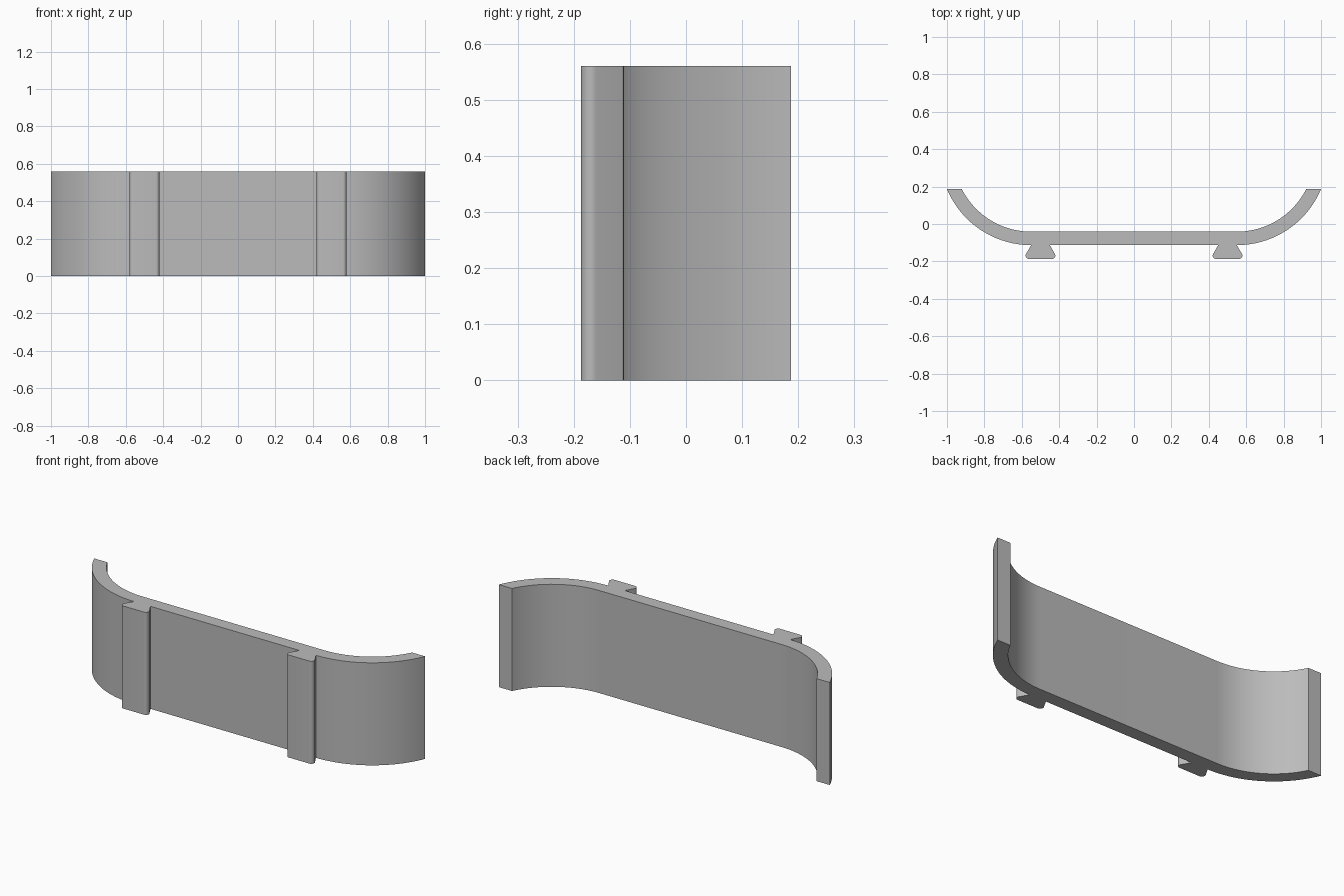
import bpy, bmesh
from math import sin, cos, tan, asin, sqrt, radians, pi

cube = bpy.data.objects.get("Cube")
if cube:
    bpy.data.objects.remove(cube, do_unlink=True)

HEIGHT = 0.56
FRONT, BACK = -0.187, 0.187      # depth limits
PLATE, THICK = -0.113, 0.072     # front face of the plate and its thickness
BEND_X = 0.55                    # where the wings start to curve
RAIL_X, NECK = 0.5, 0.05         # dovetail centre and half width of its neck
FILLET = 0.018


def arc(cx, cy, r, start, end, steps):
    return [(cx + r * cos(start + (end - start) * i / steps),
             cy + r * sin(start + (end - start) * i / steps))
            for i in range(steps + 1)]


# Dovetail rail outline with 60 degree flanks and rounded outer corners
corner = NECK + (PLATE - FRONT) / tan(radians(60))
off = corner - FILLET / tan(radians(30))
cy = FRONT + FILLET
left_round = arc(RAIL_X - off, cy, FILLET, radians(150), radians(270), 8)
right_round = arc(RAIL_X + off, cy, FILLET, radians(-90), radians(30), 8)
rail = ([(RAIL_X - NECK, PLATE)] + left_round + right_round
        + [(RAIL_X + NECK, PLATE)])

# Curved wing, cut flat at the back
rise, run = BACK - PLATE, 1 - BEND_X
radius = (run ** 2 + rise ** 2) / (2 * rise)
centre_y = PLATE + radius
inner = radius - THICK
cut = centre_y - BACK
outer_arc = arc(BEND_X, centre_y, radius, -pi / 2, -asin(cut / radius), 28)
inner_arc = arc(BEND_X, centre_y, inner, -asin(cut / inner), -pi / 2, 28)

# Half profile, mirrored and extruded upward
half = rail + outer_arc[1:] + inner_arc
profile = half + [(-x, y) for x, y in reversed(half)]

bm = bmesh.new()
base = bm.faces.new([bm.verts.new((x, y, 0)) for x, y in profile])
top = bmesh.ops.extrude_face_region(bm, geom=[base], use_keep_orig=True)
bmesh.ops.translate(bm, vec=(0, 0, HEIGHT),
                    verts=[v for v in top["geom"]
                           if isinstance(v, bmesh.types.BMVert)])
bmesh.ops.recalc_face_normals(bm, faces=bm.faces)
mesh = bpy.data.meshes.new("curved_plate_with_rails")
bm.to_mesh(mesh)
bm.free()
plate = bpy.data.objects.new("curved_plate_with_rails", mesh)
bpy.context.collection.objects.link(plate)

# Plain grey finish
grey = bpy.data.materials.new("plain_grey")
grey.use_nodes = True
colour = (0.5, 0.5, 0.5, 1)
grey.diffuse_color = colour
grey.node_tree.nodes["Principled BSDF"].inputs["Base Color"].default_value = colour
mesh.materials.append(grey)

bpy.ops.object.select_all(action="DESELECT")
plate.select_set(True)
bpy.context.view_layer.objects.active = plate
bpy.ops.object.shade_smooth_by_angle(angle=radians(30))
